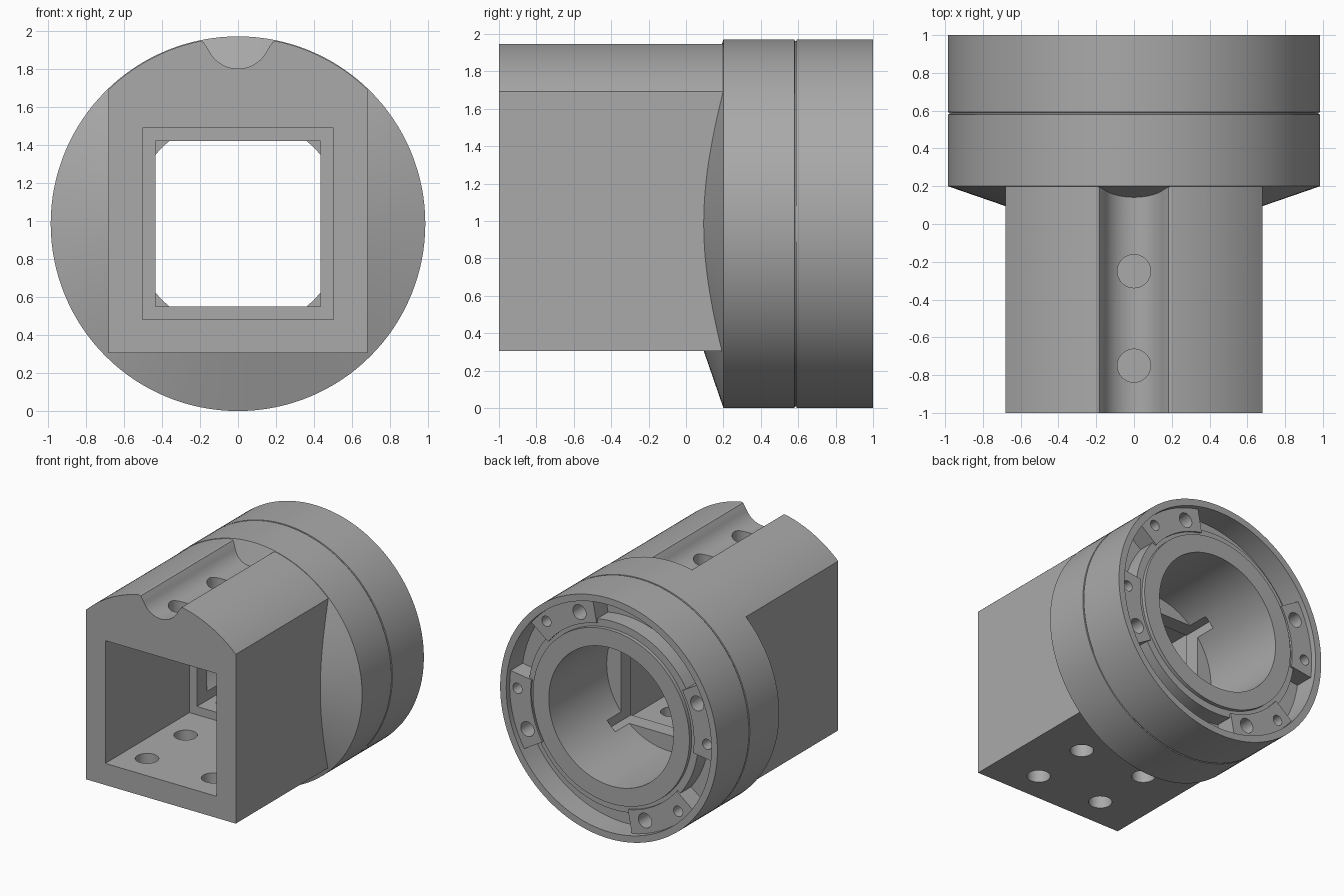
import bpy, bmesh
from math import sin, cos, pi, radians, sqrt
from mathutils import Matrix, Vector

if "Cube" in bpy.data.objects:
    bpy.data.objects.remove(bpy.data.objects["Cube"], do_unlink=True)

R = 0.985           # outer radius, also the height of the axis
HALF = 0.68         # half width of the square body

grey = bpy.data.materials.new("plain grey")
grey.use_nodes = True
grey.diffuse_color = (0.4, 0.4, 0.4, 1)
grey.node_tree.nodes["Principled BSDF"].inputs["Base Color"].default_value = (0.4, 0.4, 0.4, 1)


def finish(name, bm):
    bmesh.ops.recalc_face_normals(bm, faces=bm.faces[:])
    if bm.calc_volume(signed=True) < 0:
        bmesh.ops.reverse_faces(bm, faces=bm.faces[:])
    mesh = bpy.data.meshes.new(name)
    bm.to_mesh(mesh)
    bm.free()
    mesh.materials.append(grey)
    obj = bpy.data.objects.new(name, mesh)
    bpy.context.collection.objects.link(obj)
    return obj


def prism(name, points, y0, y1):
    """Extrude an (x, z) outline, measured from the axis, along y."""
    bm = bmesh.new()
    rings = [[bm.verts.new((x, y, z + R)) for x, z in points] for y in (y0, y1)]
    for ring in rings:
        bm.faces.new(ring)
    for i in range(len(points)):
        bm.faces.new((rings[0][i - 1], rings[0][i], rings[1][i], rings[1][i - 1]))
    return finish(name, bm)


def lathe(name, profile, steps=128):
    """Spin a closed (r, y) profile around the y axis."""
    bm = bmesh.new()
    turns = [2 * pi * i / steps for i in range(steps)]
    rings = [[bm.verts.new((r * cos(a), y, R + r * sin(a))) for r, y in profile] for a in turns]
    for i in range(steps):
        for j in range(len(profile)):
            bm.faces.new((rings[i - 1][j - 1], rings[i - 1][j], rings[i][j], rings[i][j - 1]))
    return finish(name, bm)


def rod(name, centre, radius, depth, axis):
    bm = bmesh.new()
    turn = Vector((0, 0, 1)).rotation_difference(Vector(axis)).to_matrix().to_4x4()
    bmesh.ops.create_cone(bm, cap_ends=True, segments=32, radius1=radius, radius2=radius,
                          depth=depth, matrix=Matrix.Translation(centre) @ turn)
    return finish(name, bm)


def square(name, half, y0, y1):
    return prism(name, [(-half, -half), (half, -half), (half, half), (-half, half)], y0, y1)


def arc(radius, start, end, steps, cz=0):
    angles = [radians(start + (end - start) * i / steps) for i in range(steps + 1)]
    return [(radius * cos(a), cz + radius * sin(a)) for a in angles]


def combine(target, tool, operation):
    mod = target.modifiers.new(tool.name, "BOOLEAN")
    mod.object, mod.operation, mod.solver = tool, operation, "EXACT"
    bpy.context.view_layer.update()
    graph = bpy.context.evaluated_depsgraph_get()
    mesh = bpy.data.meshes.new_from_object(target.evaluated_get(graph))
    target.modifiers.clear()
    target.data = mesh
    bpy.data.objects.remove(tool, do_unlink=True)


# Square body with a domed top and a rounded lengthwise groove
crown = R - 0.004
half_outline = [(HALF, -HALF), (HALF, sqrt(crown ** 2 - HALF ** 2))]
half_outline += arc(crown, 47, 78.3, 20) + [(0.182, 0.955), (0.168, 0.935)]
half_outline += arc(0.17, -25, -90, 12, R)
outline = half_outline + [(-x, z) for x, z in reversed(half_outline[:-1])]
housing = prism("socket_housing", outline, -1, 0.21)

# Round collar: cone shoulder, thin seam, rim, channel, stepped ring and bore
collar = lathe("collar", [
    (0.2, 0.055), (0.565, 0.055), (R, 0.2),
    (R, 0.58), (R - 0.008, 0.582), (R - 0.008, 0.59), (R, 0.592),
    (R, 1), (0.93, 1), (0.93, 0.8), (0.77, 0.8), (0.77, 0.94),
    (0.71, 0.94), (0.71, 0.97), (0.565, 0.97), (0.565, 0.22), (0.2, 0.22)])

# Mounting pads in the channel, each with a large and a small hole
for turn in (0, 180):
    for start, end, large, small in ((38, 79, 69, 46), (-31, 8, -22, 0)):
        sector = arc(0.95, start + turn, end + turn, 16) + arc(0.74, end + turn, start + turn, 16)
        combine(collar, prism("pad", sector, 0.75, 0.955), "UNION")
        for angle, radius, dist in ((large, 0.06, 0.83), (small, 0.042, 0.86)):
            a = radians(angle + turn)
            spot = (dist * cos(a), 0.95, R + dist * sin(a))
            combine(collar, rod("pad_hole", spot, radius, 0.3, (0, 1, 0)), "DIFFERENCE")

combine(housing, collar, "UNION")

# Square socket with a narrower opening into the bore
combine(housing, square("socket", 0.503, -1.1, 0.09), "DIFFERENCE")
combine(housing, square("inner_opening", 0.435, 0, 0.4), "DIFFERENCE")

# Holes through the groove and the floor
for y in (-0.75, -0.25):
    combine(housing, rod("groove_hole", (0, y, 1.7), 0.088, 0.8, (0, 0, 1)), "DIFFERENCE")
    for x in (-0.3, 0.3):
        combine(housing, rod("floor_hole", (x, y, 0.4), 0.088, 0.5, (0, 0, 1)), "DIFFERENCE")

bpy.ops.object.select_all(action="DESELECT")
housing.select_set(True)
bpy.context.view_layer.objects.active = housing
bpy.ops.object.shade_smooth_by_angle(angle=radians(25))
